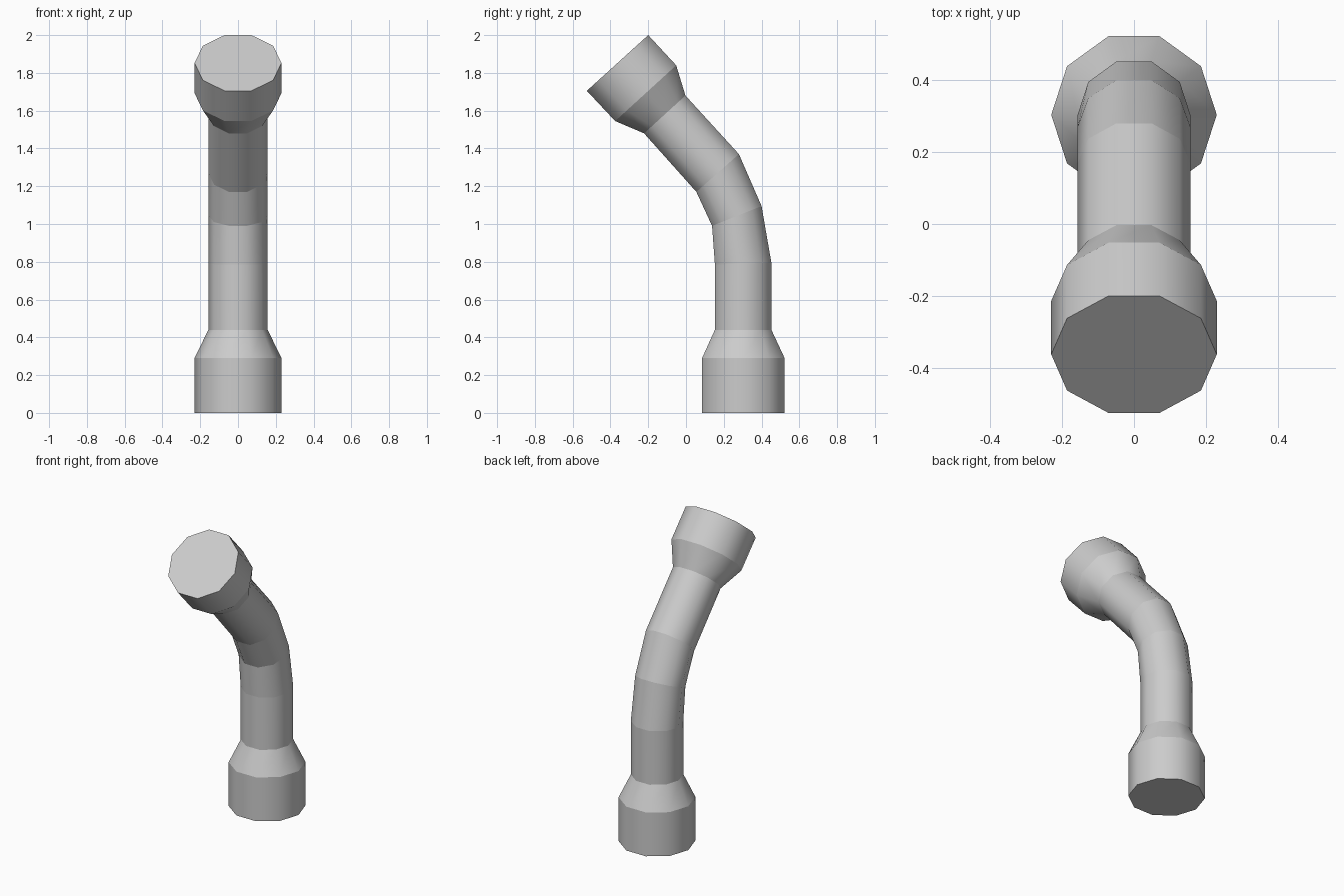
import bpy, bmesh, math
from mathutils import Vector

if "Cube" in bpy.data.objects:
    bpy.data.objects.remove(bpy.data.objects["Cube"])

SIDES = 10
S72 = math.sin(math.radians(72))

grey = bpy.data.materials.new("light_grey")
grey.diffuse_color = (0.6, 0.6, 0.6, 1)
grey.use_nodes = True
grey.node_tree.nodes["Principled BSDF"].inputs["Base Color"].default_value = grey.diffuse_color

# Rings along the pipe: front (y, z), back (y, z), half width in x
RINGS = [
    ((0.085, 0.00), (0.522, 0.00), 0.23),    # base collar
    ((0.085, 0.29), (0.522, 0.29), 0.23),
    ((0.153, 0.44), (0.452, 0.44), 0.157),   # straight pipe
    ((0.153, 0.785), (0.452, 0.795), 0.157),
    ((0.138, 0.99), (0.400, 1.095), 0.157),  # bend
    ((0.055, 1.17), (0.280, 1.37), 0.157),
    ((-0.222, 1.48), (-0.003, 1.68), 0.157),
    ((-0.375, 1.545), (-0.052, 1.84), 0.23),  # end collar
    ((-0.525, 1.705), (-0.200, 2.00), 0.23),
]

bm = bmesh.new()
loops = []
for front, back, width in RINGS:
    f, b = Vector((0, *front)), Vector((0, *back))
    mid, half = (f + b) / 2, (b - f) / 2 / S72
    loop = []
    for i in range(SIDES):
        a = math.tau * i / SIDES
        loop.append(bm.verts.new(mid + half * math.sin(a) + Vector((width * math.cos(a), 0, 0))))
    loops.append(loop)

# Side walls, smooth around the pipe
for low, high in zip(loops, loops[1:]):
    for i in range(SIDES):
        j = (i + 1) % SIDES
        bm.faces.new((low[i], low[j], high[j], high[i])).smooth = True

# Flat end caps
bm.faces.new(loops[0][::-1])
bm.faces.new(loops[-1])

# Crisp edges around every ring
for loop in loops:
    for i in range(SIDES):
        bm.edges.get((loop[i], loop[(i + 1) % SIDES])).smooth = False

bmesh.ops.recalc_face_normals(bm, faces=bm.faces)
mesh = bpy.data.meshes.new("bent_pipe")
bm.to_mesh(mesh)
bm.free()
mesh.materials.append(grey)
bpy.context.collection.objects.link(bpy.data.objects.new("bent_pipe", mesh))
